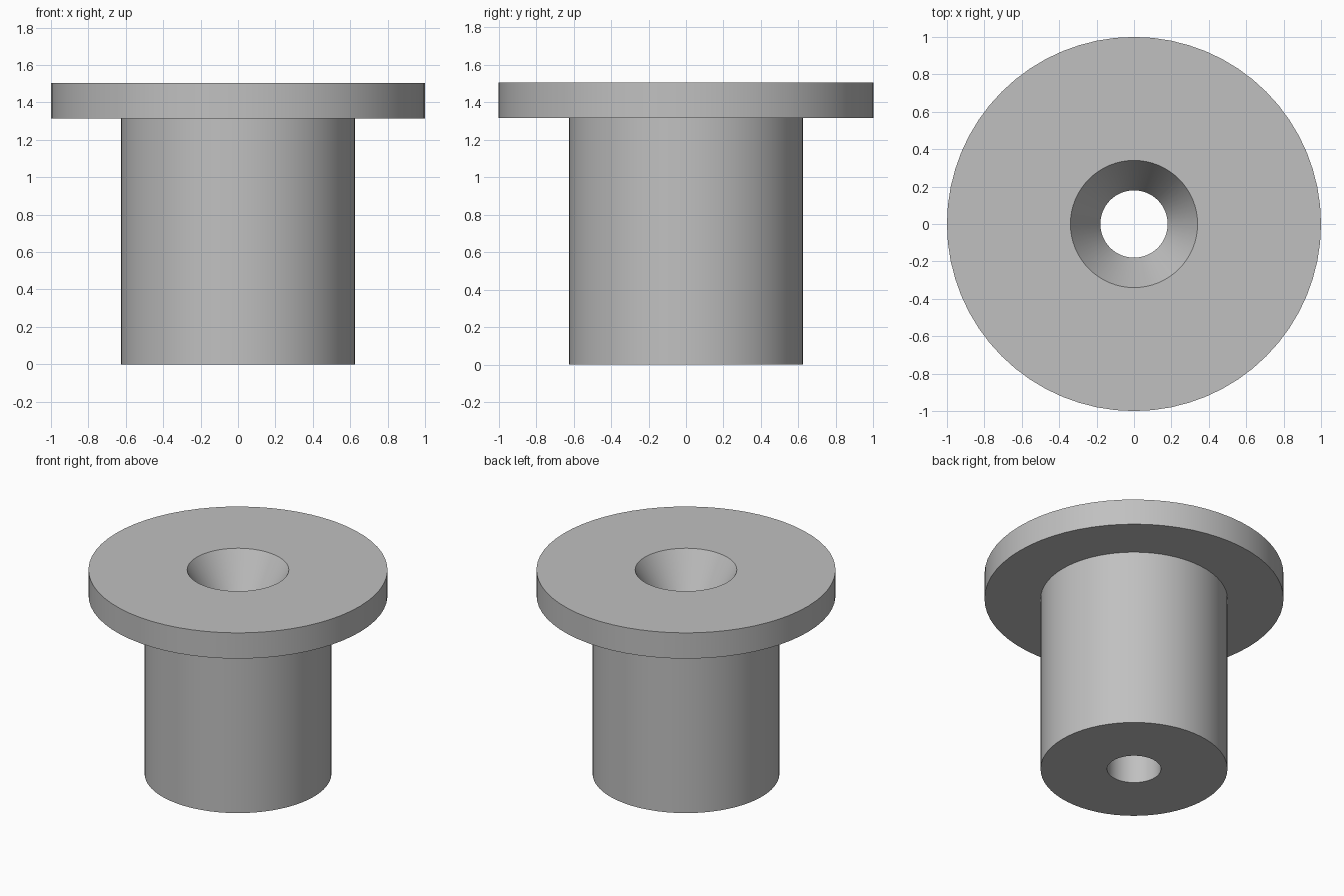
import bpy
import bmesh
import math

# Remove the default cube
cube = bpy.data.objects.get("Cube")
if cube:
    bpy.data.objects.remove(cube, do_unlink=True)

SEGMENTS = 64

# Grey material
grey = bpy.data.materials.new("plain_grey")
grey.use_nodes = True
colour = (0.53, 0.53, 0.53, 1)
grey.diffuse_color = colour
grey.node_tree.nodes["Principled BSDF"].inputs["Base Color"].default_value = colour


def lathe(name, profile):
    """Spin a closed (radius, height) profile about the z axis."""
    bm = bmesh.new()
    verts = [bm.verts.new((r, 0, z)) for r, z in profile]
    edges = [bm.edges.new((v, verts[(i + 1) % len(verts)]))
             for i, v in enumerate(verts)]
    bmesh.ops.spin(bm, geom=verts + edges, cent=(0, 0, 0), axis=(0, 0, 1),
                   angle=math.tau, steps=SEGMENTS, use_merge=True)
    bmesh.ops.remove_doubles(bm, verts=bm.verts, dist=0.0001)
    bmesh.ops.recalc_face_normals(bm, faces=bm.faces)
    mesh = bpy.data.meshes.new(name)
    bm.to_mesh(mesh)
    bm.free()
    mesh.materials.append(grey)
    obj = bpy.data.objects.new(name, mesh)
    bpy.context.collection.objects.link(obj)
    return obj


# Flanged sleeve: outer wall, flange, countersink, through bore
sleeve = lathe("flanged_sleeve", [
    (0.18, 0), (0.625, 0),
    (0.625, 1.315), (1, 1.315), (1, 1.505),
    (0.34, 1.505), (0.18, 1.23),
])

# Smooth round walls with sharp rims
bpy.ops.object.select_all(action="DESELECT")
sleeve.select_set(True)
bpy.context.view_layer.objects.active = sleeve
bpy.ops.object.shade_smooth_by_angle(angle=math.radians(25))
